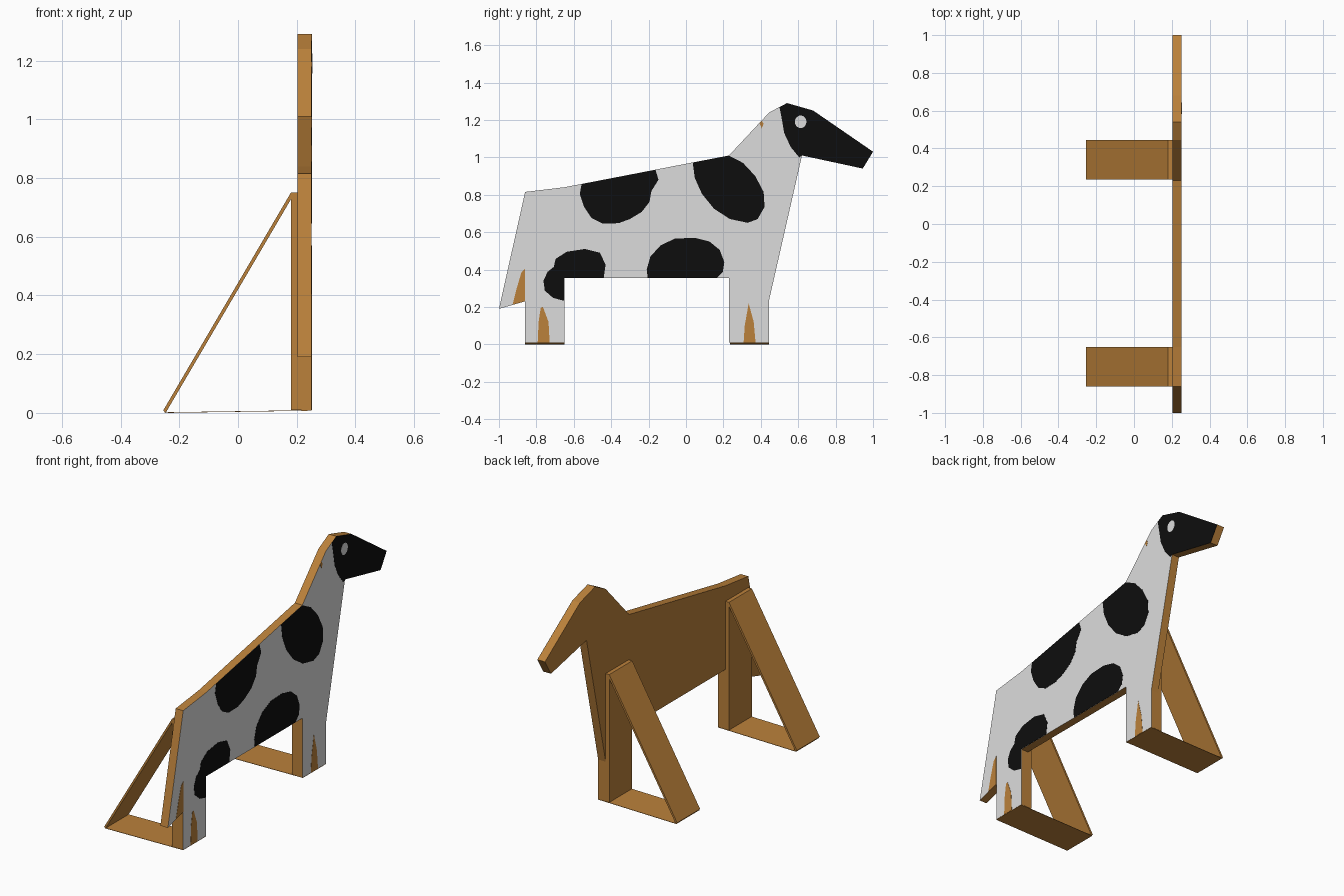
import bpy, bmesh, math


def material(name, rgb):
    m = bpy.data.materials.new(name)
    m.diffuse_color = (*rgb, 1)
    return m


WOOD = material("bare wood", (0.50, 0.22, 0.043))
WHITE = material("white paint", (0.72, 0.72, 0.72))
BLACK = material("black paint", (0.004, 0.004, 0.004))


def prism(name, profile, axis, lo, hi, mats):
    """Extrude a 2D profile along x (points are y,z) or y (points are x,z)."""
    def place(p, d):
        return (d, p[0], p[1]) if axis == "x" else (p[0], d, p[1])
    bm = bmesh.new()
    rings = [[bm.verts.new(place(p, d)) for p in profile] for d in (lo, hi)]
    for ring in rings:
        bm.faces.new(ring)
    n = len(profile)
    for i in range(n):
        j = (i + 1) % n
        bm.faces.new((rings[0][i], rings[0][j], rings[1][j], rings[1][i]))
    bmesh.ops.recalc_face_normals(bm, faces=bm.faces)
    # second material, if any, goes on the painted +x face
    for f in bm.faces:
        if len(mats) > 1 and all(v.co.x > hi - 1e-5 for v in f.verts):
            f.material_index = 1
    bmesh.ops.triangulate(bm, faces=[f for f in bm.faces if len(f.verts) > 4])
    me = bpy.data.meshes.new(name)
    bm.to_mesh(me)
    bm.free()
    for m in mats:
        me.materials.append(m)
    ob = bpy.data.objects.new(name, me)
    bpy.context.collection.objects.link(ob)
    return ob


BACK, FACE = 0.203, 0.251

# Cut-out animal board, painted on one side
board = [(-1, 0.19), (-0.86, 0.23), (-0.86, 0.01), (-0.65, 0.01), (-0.65, 0.355),
         (0.23, 0.355), (0.23, 0.01), (0.445, 0.01), (0.445, 0.24), (0.62, 1.01),
         (0.945, 0.94), (1, 1.03), (0.68, 1.25), (0.54, 1.29), (0.445, 1.24),
         (0.23, 1.01), (-0.65, 0.84), (-0.86, 0.815)]
prism("animal_board", board, "x", BACK, FACE, [WOOD, WHITE])

# Black paint patches
patches = {
    "head_patch": [(0.50, 1.268), (0.54, 1.29), (0.68, 1.25), (1, 1.03), (0.945, 0.94),
                   (0.62, 1.01), (0.605, 1.0), (0.56, 1.055), (0.525, 1.13), (0.515, 1.19)],
    "rump_patch": [(-0.558, 0.857), (-0.163, 0.933), (-0.147, 0.88), (-0.185, 0.82),
                   (-0.195, 0.762), (-0.237, 0.708), (-0.30, 0.67), (-0.36, 0.648),
                   (-0.445, 0.645), (-0.505, 0.675), (-0.545, 0.735), (-0.568, 0.805)],
    "shoulder_patch": [(0.036, 0.972), (0.23, 1.009), (0.305, 0.97), (0.37, 0.90),
                       (0.415, 0.815), (0.42, 0.735), (0.383, 0.67), (0.33, 0.65),
                       (0.235, 0.67), (0.15, 0.725), (0.085, 0.805), (0.047, 0.89)],
    "belly_patch": [(-0.205, 0.356), (-0.21, 0.40), (-0.19, 0.47), (-0.135, 0.53),
                    (-0.06, 0.565), (0.045, 0.57), (0.125, 0.55), (0.18, 0.505),
                    (0.205, 0.44), (0.197, 0.388), (0.165, 0.356)],
    "hind_leg_patch": [(-0.651, 0.233), (-0.71, 0.248), (-0.755, 0.287), (-0.762, 0.34),
                       (-0.74, 0.388), (-0.707, 0.414), (-0.697, 0.457), (-0.638, 0.495),
                       (-0.54, 0.51), (-0.46, 0.49), (-0.43, 0.425), (-0.44, 0.356),
                       (-0.651, 0.356)],
}
for name, pts in patches.items():
    prism(name, pts, "x", FACE - 0.001, FACE + 0.001, [BLACK])

# Wood-coloured markings on hooves, tail and neck
marks = {
    "hind_hoof_mark": [(-0.793, 0.01), (-0.788, 0.12), (-0.777, 0.195), (-0.765, 0.2),
                       (-0.735, 0.12), (-0.729, 0.01)],
    "front_hoof_mark": [(0.308, 0.01), (0.314, 0.1), (0.335, 0.22), (0.362, 0.12), (0.372, 0.01)],
    "tail_mark": [(-0.927, 0.212), (-0.905, 0.30), (-0.88, 0.385), (-0.86, 0.405), (-0.86, 0.23)],
    "neck_mark": [(0.393, 1.18), (0.405, 1.155), (0.415, 1.18), (0.405, 1.195)],
}
for name, pts in marks.items():
    prism(name, pts, "x", FACE - 0.001, FACE + 0.001, [WOOD])

# Round eye
eye = [(0.613 + 0.031 * math.cos(a), 1.19 + 0.034 * math.sin(a))
       for a in (k * math.tau / 16 for k in range(16))]
prism("eye", eye, "x", FACE - 0.001, FACE + 0.002, [WHITE])

# Rear supports behind each leg: upright batten, sloping strut, thin foot sheet
for side, y0, y1 in (("hind", -0.86, -0.65), ("front", 0.235, 0.445)):
    prism(side + "_batten", [(0.18, 0.01), (BACK, 0.01), (BACK, 0.75), (0.18, 0.75)],
          "y", y0, y1, [WOOD])
    prism(side + "_strut", [(-0.255, 0.008), (-0.246, 0.001), (0.18, 0.727), (0.18, 0.75)],
          "y", y0, y1, [WOOD])
    prism(side + "_foot_sheet", [(-0.25, 0), (FACE, 0.0075), (FACE, 0.0095), (-0.25, 0.002)],
          "y", y0, y1, [WOOD])
